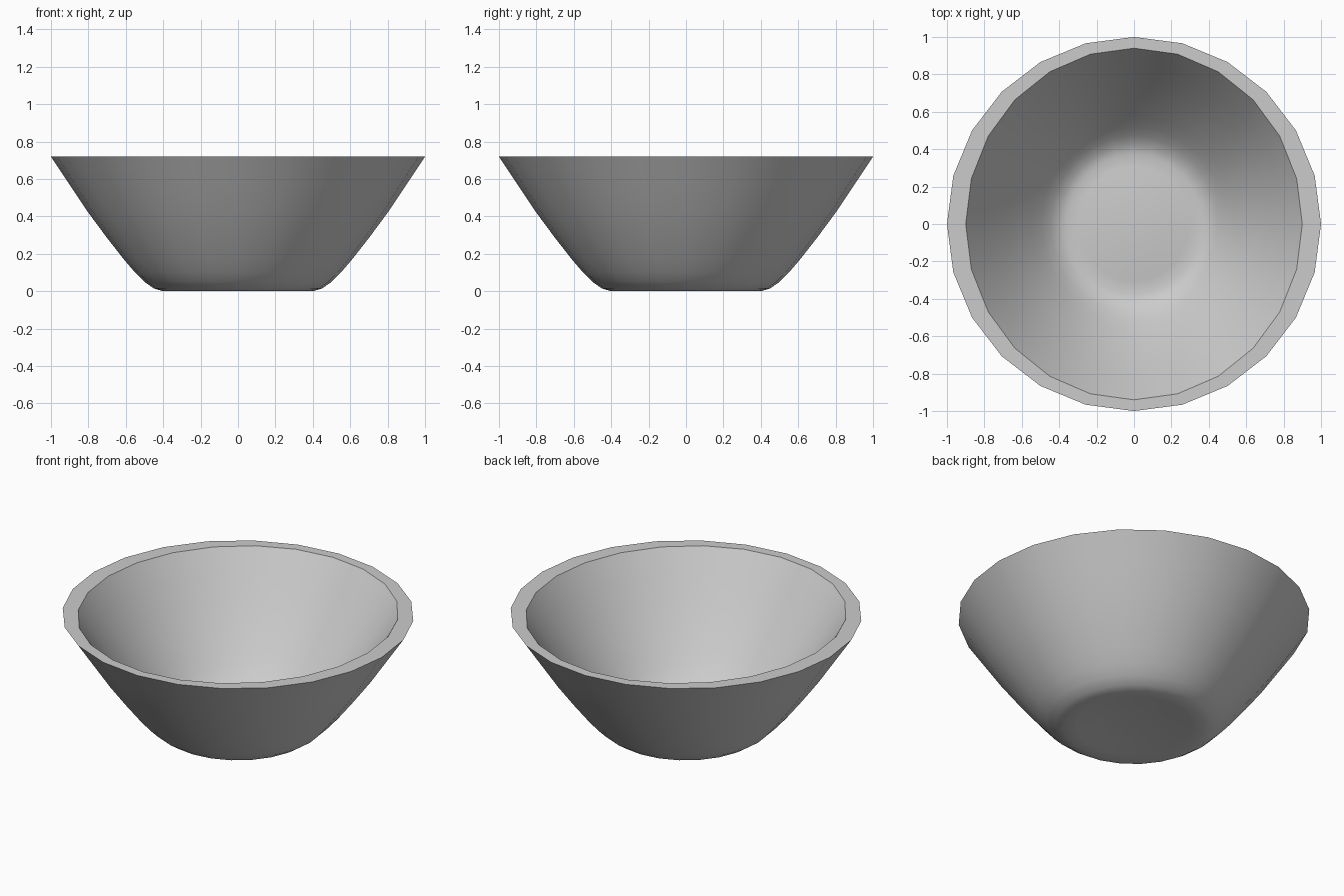
import bpy, bmesh, math

SIDES = 24
RIM_Z = 0.72
FLOOR = 0.06          # thickness of the base
INNER_X, INNER_Y = 0.90, 0.94

# Remove the default cube
if "Cube" in bpy.data.objects:
    bpy.data.objects.remove(bpy.data.objects["Cube"], do_unlink=True)

# Glaze colour
grey = bpy.data.materials.new("plain grey")
grey.use_nodes = True
colour = (0.6, 0.6, 0.6, 1)
grey.diffuse_color = colour
grey.node_tree.nodes["Principled BSDF"].inputs["Base Color"].default_value = colour

# Half section (radius, height), rim down to the slightly raised base
profile = [(1.0, RIM_Z), (0.9, 0.57), (0.8, 0.42), (0.7, 0.285), (0.61, 0.17),
           (0.55, 0.1), (0.5, 0.05), (0.45, 0.015), (0.4, 0.0),
           (0.33, 0.005), (0.2, 0.02)]
CENTRE_Z = 0.025


def make_shell(bm, sx, sy, lift, inside):
    """Revolve the section; returns the rim ring."""
    squash = (RIM_Z - lift) / RIM_Z
    rings = []
    for r, z in profile:
        ring = []
        for i in range(SIDES):
            a = math.tau * i / SIDES
            ring.append(bm.verts.new((sx * r * math.cos(a), sy * r * math.sin(a),
                                      lift + z * squash)))
        rings.append(ring)
    pole = bm.verts.new((0, 0, lift + CENTRE_Z * squash))
    for i in range(SIDES):
        j = (i + 1) % SIDES
        for up, low in zip(rings, rings[1:]):
            quad = [up[i], low[i], low[j], up[j]]
            bm.faces.new(quad[::-1] if inside else quad)
        tri = [rings[-1][i], pole, rings[-1][j]]
        bm.faces.new(tri[::-1] if inside else tri)
    return rings[0]


# Bowl: outer shell, inner shell and flat rim
bm = bmesh.new()
outer = make_shell(bm, 1, 1, 0, False)
inner = make_shell(bm, INNER_X, INNER_Y, FLOOR, True)
for i in range(SIDES):
    j = (i + 1) % SIDES
    bm.faces.new([outer[i], outer[j], inner[j], inner[i]])
mesh = bpy.data.meshes.new("bowl")
bm.to_mesh(mesh)
bm.free()
mesh.materials.append(grey)
bowl = bpy.data.objects.new("bowl", mesh)
bpy.context.collection.objects.link(bowl)

# Smooth sides with a crisp rim
bpy.ops.object.select_all(action='DESELECT')
bowl.select_set(True)
bpy.context.view_layer.objects.active = bowl
bpy.ops.object.shade_smooth_by_angle(angle=math.radians(40))
